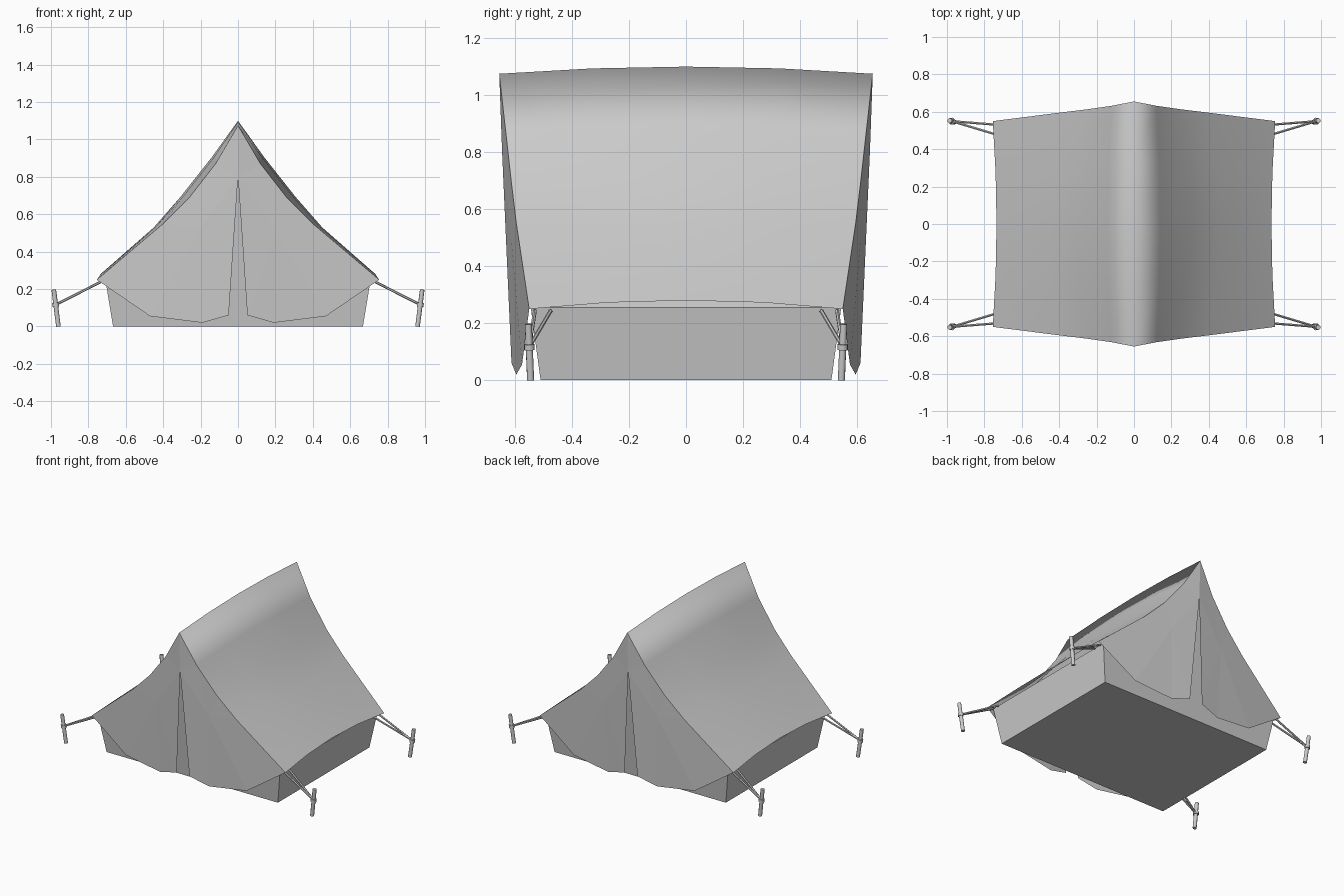
import bpy
import math
from mathutils import Vector

if "Cube" in bpy.data.objects:
    bpy.data.objects.remove(bpy.data.objects["Cube"], do_unlink=True)

# One plain grey canvas colour
GREY = (0.6, 0.6, 0.6, 1.0)
mat = bpy.data.materials.new("grey canvas")
mat.use_nodes = True
mat.diffuse_color = GREY
mat.node_tree.nodes["Principled BSDF"].inputs["Base Color"].default_value = GREY


def add_mesh(name, verts, faces, smooth=False):
    mesh = bpy.data.meshes.new(name)
    mesh.from_pydata(verts, [], faces)
    mesh.materials.append(mat)
    mesh.polygons.foreach_set("use_smooth", [smooth] * len(mesh.polygons))
    obj = bpy.data.objects.new(name, mesh)
    bpy.context.collection.objects.link(obj)
    return obj


def add_rod(name, start, end, radius, sides=8):
    a, b = Vector(start), Vector(end)
    bpy.ops.mesh.primitive_cylinder_add(
        vertices=sides, radius=radius, depth=(b - a).length, location=(a + b) / 2)
    obj = bpy.context.object
    obj.name = name
    obj.rotation_euler = (b - a).to_track_quat("Z", "Y").to_euler()
    obj.data.materials.append(mat)
    bpy.ops.object.shade_smooth_by_angle(angle=math.radians(50))
    return obj


# Roof sheet: sagging profile, blended from the middle to both ends
end_profile = [(0, .655, 1.075), (.12, .632, .87), (.26, .612, .69),
               (.4, .595, .55), (.755, .55, .25)]
mid_profile = [(0, 1.1), (.14, .905), (.31, .69), (.45, .53), (.735, .28)]
steps = [-1, -.5, 0, .5, 1]
verts = []
for t in steps:
    for i in range(-4, 5):
        ex, ey, ez = end_profile[abs(i)]
        mx, mz = mid_profile[abs(i)]
        k = t * t
        x = mx + (ex - mx) * k
        verts.append((math.copysign(x, i), t * ey, mz + (ez - mz) * k))
faces = [(r * 9 + c, r * 9 + c + 1, r * 9 + c + 10, r * 9 + c + 9)
         for r in range(len(steps) - 1) for c in range(8)]
add_mesh("roof", verts, faces, smooth=True)

# Inner body: sloped low walls and gable ends tucked under the roof
half = [(.668, 0), (.71, .255), (.38, .535), (.12, .83)]
outline = half + [(0, 1.03)] + [(-x, z) for x, z in reversed(half)]
n = len(outline)
verts = [(x, s * (.51 + .135 * z), z) for s in (-1, 1) for x, z in outline]
faces = [tuple(range(n)), tuple(reversed(range(n, 2 * n)))]
faces += [((i + 1) % n, i, n + i, n + (i + 1) % n) for i in range(n)]
add_mesh("inner_body", verts, faces)

# Door flaps: folded sheets hanging from the roof ends, parted in the middle
drop = [(0, .645, .8), (.05, .612, .06), (.19, .595, .02), (.47, .575, .055)]
fold_peak = (.205, .615, .52)
flap = end_profile + drop + [fold_peak]
P = len(flap) - 1
flap_faces = [(0, 5, 1), (1, 5, P), (5, 6, P), (6, 7, P), (7, 8, P),
              (8, 3, P), (8, 4, 3), (3, 2, P), (2, 1, P)]
for end, sy in (("front", -1), ("back", 1)):
    for side, sx in (("left", 1), ("right", -1)):
        pts = [(sx * x, sy * y, z) for x, y, z in flap]
        order = [f if sx * sy < 0 else f[::-1] for f in flap_faces]
        add_mesh(f"{end}_{side}_flap", pts, order)

# Stakes, knots and guy ropes at the four corners
for end, sy in (("front", -1), ("back", 1)):
    for side, sx in (("left", 1), ("right", -1)):
        tag = f"{end}_{side}"
        low, top = Vector((sx * .96, sy * .545, 0)), Vector((sx * .985, sy * .553, .197))
        add_rod(tag + "_stake", low, top, .013)
        knot = low.lerp(top, .59)
        axis = (top - low).normalized() * .01
        add_rod(tag + "_knot", knot - axis, knot + axis, .019)
        for i, y in enumerate((.53, .475)):
            add_rod(f"{tag}_rope_{i + 1}", knot, (sx * .725, sy * y, .243), .007, 6)
